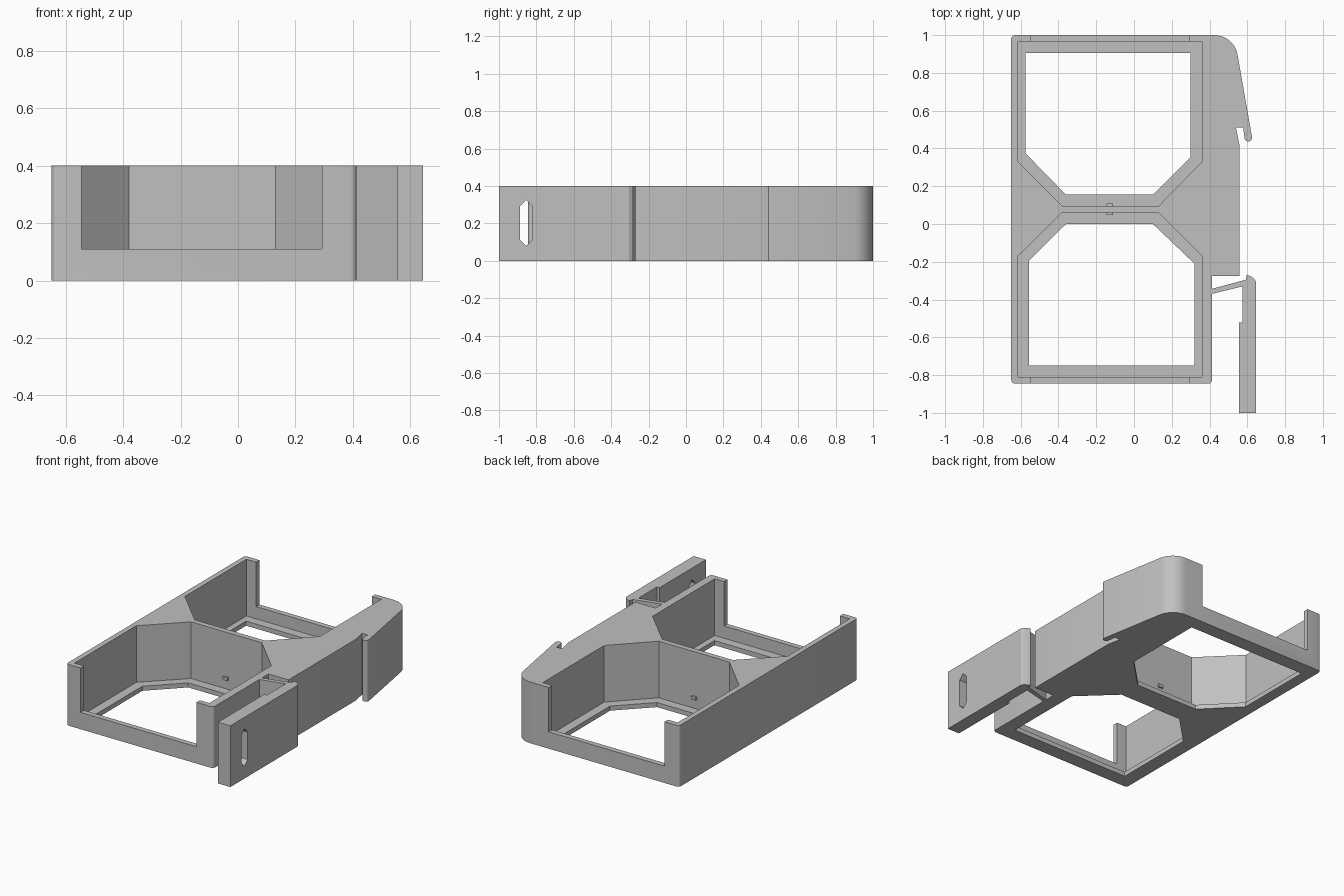
import bpy, bmesh, math
from mathutils import Vector

cube = bpy.data.objects.get("Cube")
if cube:
    bpy.data.objects.remove(cube)

H = 0.4        # overall height
FLOOR = 0.03   # thickness of the ledge under each bay

grey = bpy.data.materials.new("plain grey")
grey.use_nodes = True
COLOUR = (0.53, 0.53, 0.53, 1)
grey.diffuse_color = COLOUR
grey.node_tree.nodes["Principled BSDF"].inputs["Base Color"].default_value = COLOUR


def prism(name, outline, lo, hi, axis="z"):
    """Extrude an outline along z, or a (y, z) outline along x."""
    def place(a, b, t):
        return (a, b, t) if axis == "z" else (t, a, b)
    bm = bmesh.new()
    face = bm.faces.new([bm.verts.new(place(a, b, lo)) for a, b in outline])
    top = bmesh.ops.extrude_face_region(bm, geom=[face])["geom"]
    bmesh.ops.translate(bm, vec=Vector(place(0, 0, hi - lo)),
                        verts=[v for v in top if isinstance(v, bmesh.types.BMVert)])
    bmesh.ops.recalc_face_normals(bm, faces=bm.faces)
    mesh = bpy.data.meshes.new(name)
    bm.to_mesh(mesh)
    bm.free()
    mesh.materials.append(grey)
    obj = bpy.data.objects.new(name, mesh)
    bpy.context.collection.objects.link(obj)
    return obj


def rect(x0, y0, x1, y1):
    return [(x0, y0), (x1, y0), (x1, y1), (x0, y1)]


def arc(cx, cy, r, start, end, steps):
    angles = [math.radians(start + (end - start) * i / steps) for i in range(steps + 1)]
    return [(cx + r * math.cos(a), cy + r * math.sin(a)) for a in angles]


def cut(obj, cutters):
    """Subtract the cutters, bake the result and remove them."""
    bpy.context.view_layer.objects.active = obj
    for cutter in cutters:
        cutter.hide_render = True
        mod = obj.modifiers.new("cut", "BOOLEAN")
        mod.operation = "DIFFERENCE"
        mod.solver = "EXACT"
        mod.object = cutter
        bpy.ops.object.modifier_apply(modifier=mod.name)
        bpy.data.objects.remove(cutter)


def smooth(obj):
    bpy.ops.object.select_all(action="DESELECT")
    obj.select_set(True)
    bpy.context.view_layer.objects.active = obj
    bpy.ops.object.shade_smooth_by_angle(angle=math.radians(25))


# Main frame with the hooked side grip, seen from above
outline = arc(-0.63, -0.825, 0.02, 180, 270, 4)
outline += arc(0.393, -0.825, 0.02, 270, 360, 4)
outline += [(0.413, -0.275), (0.558, -0.275), (0.558, 0.42), (0.54, 0.51), (0.578, 0.51)]
outline += arc(0.605, 0.457, 0.02, 190, 370, 8)
outline += arc(0.425, 0.875, 0.125, 10, 90, 12)
outline += arc(-0.63, 0.98, 0.02, 90, 180, 4)
frame = prism("frame", outline, 0, H)

# Bays: chamfered pockets with smaller openings through the floor
front_bay = [(-0.615, -0.81), (0.36, -0.81), (0.36, -0.17),
             (0.13, 0.06), (-0.38, 0.06), (-0.615, -0.17)]
back_bay = [(-0.615, 0.965), (0.36, 0.965), (0.36, 0.33),
            (0.13, 0.095), (-0.38, 0.095), (-0.615, 0.33)]
front_opening = [(-0.555, -0.75), (0.32, -0.75), (0.32, -0.21),
                 (0.10, 0), (-0.36, 0), (-0.555, -0.195)]
back_opening = [(-0.575, 0.905), (0.30, 0.905), (0.30, 0.355),
                (0.10, 0.155), (-0.36, 0.155), (-0.575, 0.375)]
cutters = [prism("bay_cutter", bay, FLOOR, 0.6) for bay in (front_bay, back_bay)]
cutters += [prism("opening_cutter", o, -0.1, 0.1) for o in (front_opening, back_opening)]

# Wide notches in the two end walls
for y0, y1 in ((-0.95, -0.79), (0.94, 1.1)):
    cutters.append(prism("notch_cutter", rect(-0.545, y0, 0.292, y1), 0.11, 0.6))
cut(frame, cutters)
smooth(frame)

# Small retaining nubs on both sides of the dividing wall
for side, y0, y1 in (("front", 0.048, 0.065), ("back", 0.09, 0.108)):
    prism(side + "_nub", rect(-0.145, y0, -0.11, y1), 0.09, 0.11)

# Latch lever on its slanted flexible arm
latch = prism("latch", [
    (0.405, -0.372), (0.575, -0.33), (0.575, -0.522), (0.556, -0.522),
    (0.556, -1), (0.645, -1), (0.645, -0.305), (0.635, -0.288), (0.615, -0.275),
    (0.597, -0.27), (0.592, -0.295), (0.405, -0.345)], 0, H)

# Pointed slot through the lever
slot = [(-0.855, 0.08), (-0.822, 0.112), (-0.822, 0.292),
        (-0.855, 0.325), (-0.887, 0.292), (-0.887, 0.112)]
cut(latch, [prism("slot_cutter", slot, 0.5, 0.7, axis="x")])
smooth(latch)
